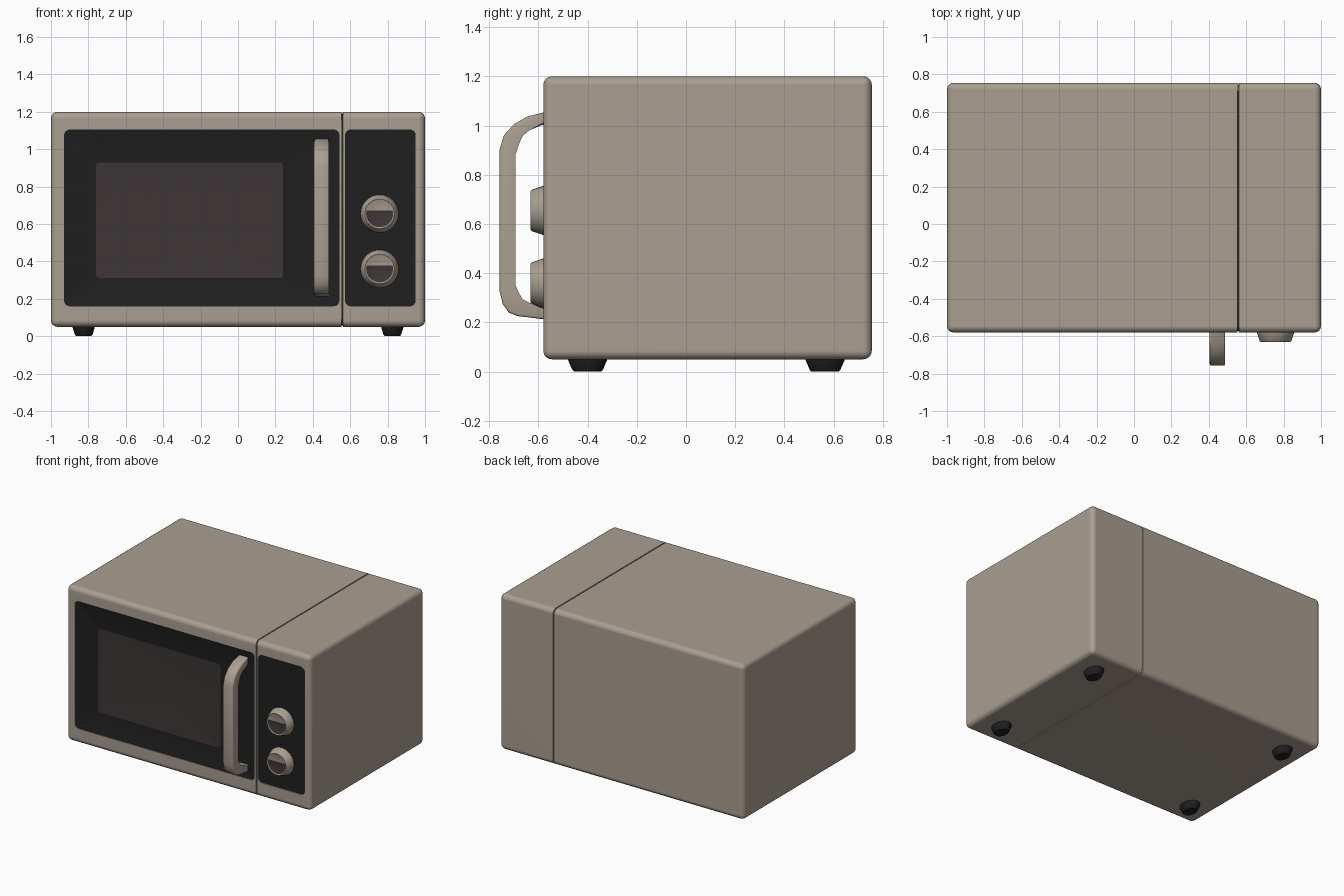
import bpy, bmesh, math
from mathutils import Vector

if "Cube" in bpy.data.objects:
    bpy.data.objects.remove(bpy.data.objects["Cube"])


def material(name, rgb):
    m = bpy.data.materials.new(name)
    m.diffuse_color = (*rgb, 1)
    m.use_nodes = True
    m.node_tree.nodes["Principled BSDF"].inputs["Base Color"].default_value = m.diffuse_color
    return m


TAUPE = material("warm_taupe", (0.40, 0.345, 0.285))
BLACK = material("black_plastic", (0.014, 0.014, 0.014))
GLASS = material("smoked_glass", (0.048, 0.037, 0.037))
FRONT = -0.58


def make(name, bm, mats, angle=35):
    bmesh.ops.recalc_face_normals(bm, faces=bm.faces[:])
    me = bpy.data.meshes.new(name)
    bm.to_mesh(me)
    bm.free()
    for m in mats:
        me.materials.append(m)
    ob = bpy.data.objects.new(name, me)
    bpy.context.collection.objects.link(ob)
    smooth(ob, angle)
    return ob


def smooth(ob, angle=35):
    bpy.ops.object.select_all(action='DESELECT')
    bpy.context.view_layer.objects.active = ob
    ob.select_set(True)
    bpy.ops.object.shade_smooth_by_angle(angle=math.radians(angle))


def rounded_rect(x0, x1, z0, z1, r, y, n=5):
    pts = []
    for cx, cz, a0 in ((x1 - r, z1 - r, 0), (x0 + r, z1 - r, 90),
                       (x0 + r, z0 + r, 180), (x1 - r, z0 + r, 270)):
        for i in range(n):
            a = math.radians(a0 + 90 * i / (n - 1))
            pts.append((cx + r * math.cos(a), y, cz + r * math.sin(a)))
    return pts


def loft(loops, cap_start=False):
    """Bridge equal-length closed loops and cap the last one."""
    bm = bmesh.new()
    rings = [[bm.verts.new(p) for p in lp] for lp in loops]
    for a, b in zip(rings, rings[1:]):
        for i in range(len(a)):
            j = (i + 1) % len(a)
            bm.faces.new((a[i], a[j], b[j], b[i]))
    caps = [bm.faces.new(rings[-1])]
    if cap_start:
        bm.faces.new(rings[0])
    return bm, caps[0]


# Cabinet: rounded box with a narrow seam all round
bm = bmesh.new()
bmesh.ops.create_cube(bm, size=1)
for v in bm.verts:
    v.co = Vector((v.co.x * 2, v.co.y * 1.335 + 0.0875, v.co.z * 1.15 + 0.625))
bmesh.ops.bevel(bm, geom=bm.edges[:], offset=0.035, segments=4,
                profile=0.5, affect='EDGES')
for x in (0.553, 0.5545, 0.5595, 0.561):
    bmesh.ops.bisect_plane(bm, geom=bm.verts[:] + bm.edges[:] + bm.faces[:],
                           plane_co=(x, 0, 0), plane_no=(1, 0, 0))
for v in bm.verts:
    if 0.554 < v.co.x < 0.56:
        v.co.y = 0.0875 + (v.co.y - 0.0875) * 0.988
        v.co.z = 0.625 + (v.co.z - 0.625) * 0.986
for f in bm.faces:
    c = f.calc_center_median()
    f.material_index = int(0.5545 < c.x < 0.5595 and c.y < 0.7)
cabinet = make("cabinet", bm, (TAUPE, BLACK))

# Recesses for the door window and the control panel
WINDOW = (-0.93, 0.542, 0.16, 1.105)
CONTROL = (0.572, 0.95, 0.16, 1.105)
for name, rect, depth in (("window_cutter", WINDOW, 0.045),
                          ("control_cutter", CONTROL, 0.02)):
    bm, _ = loft([rounded_rect(*rect, 0.03, FRONT - 0.1),
                  rounded_rect(*rect, 0.03, FRONT + depth)], True)
    cutter = make(name, bm, (TAUPE,))
    cutter.hide_render = True
    mod = cabinet.modifiers.new("recess", 'BOOLEAN')
    mod.object, mod.operation, mod.solver = cutter, 'DIFFERENCE', 'EXACT'
    bpy.context.view_layer.objects.active = cabinet
    bpy.ops.object.modifier_apply(modifier=mod.name)
    bpy.data.objects.remove(cutter)
smooth(cabinet)
cabinet.modifiers.new("flat_normals", 'WEIGHTED_NORMAL').keep_sharp = True

# Door window: black sloping surround and smoked pane
bm, pane = loft([rounded_rect(*WINDOW, 0.03, FRONT + 0.006),
                 rounded_rect(-0.86, 0.47, 0.215, 1.04, 0.03, FRONT + 0.018),
                 rounded_rect(-0.76, 0.24, 0.31, 0.93, 0.02, FRONT + 0.03)])
pane.material_index = 1
make("door_window", bm, (BLACK, GLASS), 10)

# Control panel
bm, _ = loft([rounded_rect(*CONTROL, 0.03, FRONT + 0.015),
              rounded_rect(*CONTROL, 0.03, FRONT + 0.008)])
make("control_panel", bm, (BLACK,))


def disc(cx, cz, r, y, n=32):
    return [(cx + r * math.cos(2 * math.pi * i / n), y,
             cz + r * math.sin(2 * math.pi * i / n)) for i in range(n)]


# Knobs: tapered, dished face with a dark lower portion
for name, cz in (("upper_knob", 0.655), ("lower_knob", 0.36)):
    bm, face = loft([disc(0.757, cz, 0.102, FRONT + 0.01),
                     disc(0.757, cz, 0.098, FRONT - 0.006),
                     disc(0.757, cz, 0.085, FRONT - 0.045),
                     disc(0.757, cz, 0.079, FRONT - 0.051),
                     disc(0.757, cz, 0.072, FRONT - 0.047)])
    split = bmesh.ops.bisect_plane(bm, geom=[face] + face.edges[:] + face.verts[:],
                                   plane_co=(0, 0, cz + 0.018), plane_no=(0, 0, 1))
    for f in bm.faces:
        c = f.calc_center_median()
        if abs(c.y - (FRONT - 0.047)) < 0.0005 and c.z < cz + 0.015:
            f.material_index = 1
    make(name, bm, (TAUPE, GLASS))

# Door handle: side profile of a bent bar, extruded across its width
top_outer = [(-0.57, 1.055), (-0.645, 1.037), (-0.70, 1.005),
             (-0.74, 0.96), (-0.757, 0.905)]
low_outer = [(-0.757, 0.325), (-0.745, 0.275), (-0.72, 0.24),
             (-0.685, 0.226), (-0.57, 0.212)]
low_inner = [(-0.57, 0.262), (-0.64, 0.273), (-0.67, 0.288), (-0.688, 0.32), (-0.692, 0.35)]
top_inner = [(-0.692, 0.885), (-0.685, 0.93), (-0.67, 0.963), (-0.64, 0.988), (-0.57, 1.006)]
profile = top_outer + low_outer + low_inner + top_inner
bm, _ = loft([[(x, y, z) for y, z in profile] for x in (0.405, 0.487)], True)
rims = [e for e in bm.edges if abs(e.verts[0].co.x - e.verts[1].co.x) < 1e-5]
bmesh.ops.bevel(bm, geom=rims, offset=0.008, segments=2, profile=0.5, affect='EDGES')
make("door_handle", bm, (TAUPE,), 50)

# Feet: tapered oval pads
for name, x, y in (("front_left_foot", -0.825, -0.4), ("front_right_foot", 0.825, -0.4),
                   ("back_left_foot", -0.825, 0.565), ("back_right_foot", 0.825, 0.565)):
    rings = [[(x + 0.06 * s * math.cos(math.tau * i / 20),
               y + 0.08 * s * math.sin(math.tau * i / 20), z) for i in range(20)]
             for s, z in ((1, 0.06), (0.98, 0.045), (0.78, 0.008), (0.68, 0))]
    bm, _ = loft(rings, True)
    make(name, bm, (BLACK,))
